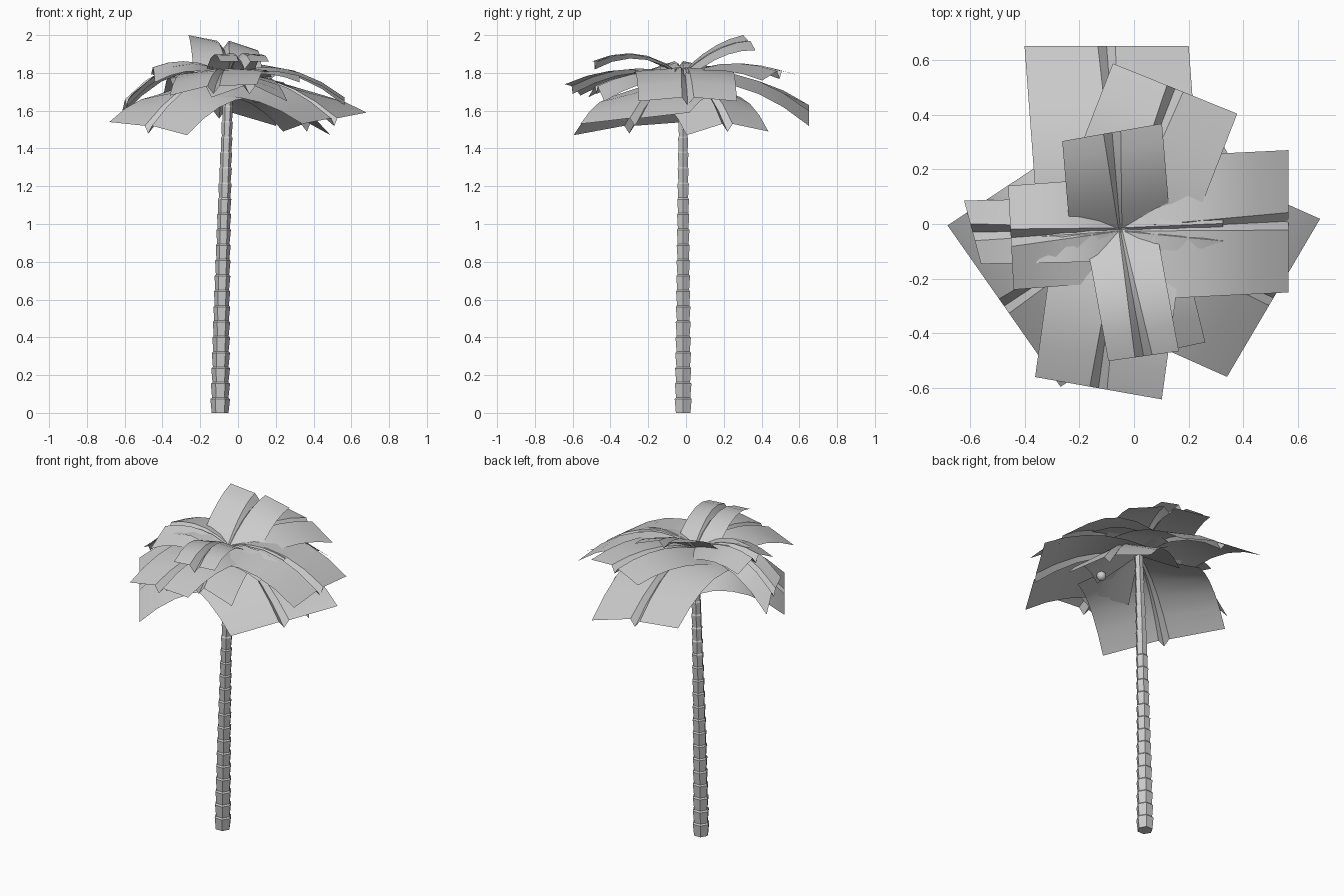
import bpy, bmesh, math
from mathutils import Vector

cube = bpy.data.objects.get("Cube")
if cube:
    bpy.data.objects.remove(cube)


def material(name, colour):
    m = bpy.data.materials.new(name)
    m.use_nodes = True
    m.diffuse_color = colour
    m.node_tree.nodes["Principled BSDF"].inputs["Base Color"].default_value = colour
    return m


GREY = material("pale grey", (0.6, 0.6, 0.6, 1))
CROWN = Vector((-0.05, -0.02, 1.79))


def finish(bm, name, smooth=False):
    mesh = bpy.data.meshes.new(name)
    bm.to_mesh(mesh)
    bm.free()
    mesh.materials.append(GREY)
    ob = bpy.data.objects.new(name, mesh)
    bpy.context.collection.objects.link(ob)
    if smooth:
        bpy.ops.object.select_all(action='DESELECT')
        ob.select_set(True)
        bpy.context.view_layer.objects.active = ob
        bpy.ops.object.shade_smooth_by_angle(angle=math.radians(30))
    return ob


def skin(bm, rows, closed=False):
    """Join neighbouring rows of vertices with quads."""
    for a, b in zip(rows, rows[1:]):
        n = len(a)
        for i in range(n if closed else n - 1):
            j = (i + 1) % n
            bm.faces.new((a[i], a[j], b[j], b[i]))


# Trunk: stacked flaring collars that lean and taper
def trunk(segments=22, sides=6):
    bm = bmesh.new()
    rings = []
    for s in range(segments):
        for k, flare in ((0, 0.84), (0.9, 1.0)):
            t = (s + k) / segments
            r = (0.053 - 0.027 * t) * flare
            x = -0.095 + 0.02 * t + 0.028 * t * t
            rings.append([bm.verts.new((x + r * math.cos(a), -0.015 + r * math.sin(a), CROWN.z * t))
                          for a in (math.tau * i / sides for i in range(sides))])
    skin(bm, rings, closed=True)
    bm.faces.new(rings[0][::-1])
    bm.faces.new(rings[-1])
    finish(bm, "trunk")


# Frond: a bent strip with a narrow folded gutter along its middle
def frond(name, end, heading, half, mid_z, end_z, left_drop, right_drop, base_drop=0.02, steps=5):
    bm = bmesh.new()
    tip = Vector((end[0], end[1], end_z))
    angle = math.radians(heading)
    side = Vector((-math.sin(angle), math.cos(angle), 0))
    bend = mid_z - (CROWN.z + end_z) / 2
    rows = []
    for s in range(steps + 1):
        t = s / steps
        p = CROWN.lerp(tip, t)
        p.z += 4 * t * (1 - t) * bend
        gut = 0.006 + 0.026 * t
        left = base_drop + (left_drop - base_drop) * t
        right = base_drop + (right_drop - base_drop) * t
        section = ((-half, -right), (-gut, 0), (0, -1.3 * gut), (gut, 0), (half, -left))
        rows.append([bm.verts.new(p + side * o + Vector((0, 0, h))) for o, h in section])
    skin(bm, rows)
    bmesh.ops.recalc_face_normals(bm, faces=bm.faces)
    if sum(f.normal.z for f in bm.faces) < 0:
        bmesh.ops.reverse_faces(bm, faces=bm.faces)
    finish(bm, name, smooth=True)


trunk()

# name, tip, heading, half width, middle height, tip height, drop of left and right edge
frond("top_frond", (-0.08, 0.335), 100, 0.185, 1.92, 1.97, -0.03, 0.05)
frond("front_upper_frond", (0.035, -0.483), -82, 0.13, 1.90, 1.86, 0.0, 0.0)
frond("front_middle_frond", (0.06, -0.475), -78, 0.205, 1.80, 1.73, 0.08, 0.06)
frond("front_long_frond", (-0.13, -0.60), -100, 0.235, 1.82, 1.73, -0.01, 0.05)
frond("right_upper_frond", (-0.45, -0.05), 183, 0.19, 1.86, 1.83, 0.08, 0.04)
frond("right_long_frond", (-0.59, -0.03), 195, 0.12, 1.84, 1.66, -0.03, 0.10)
frond("left_upper_frond", (0.325, -0.03), 0, 0.22, 1.83, 1.80, 0.05, 0.05)
frond("left_long_frond", (0.565, 0.01), 0, 0.26, 1.82, 1.67, 0.02, 0.02)
frond("back_left_upper_frond", (0.15, 0.495), 68, 0.245, 1.85, 1.81, 0.02, 0.05)
frond("back_long_frond", (-0.10, 0.65), 90, 0.30, 1.78, 1.60, -0.03, 0.08, 0.05)

# Lower fronds, whose edges hang around the head of the trunk
frond("front_left_low_frond", (0.51, -0.27), -30.5, 0.335, 1.74, 1.56, -0.03, 0.03, 0.13)
frond("front_right_low_frond", (-0.475, -0.30), 215, 0.36, 1.73, 1.52, 0.05, -0.02, 0.13)
frond("back_left_low_frond", (0.365, 0.22), 30, 0.25, 1.74, 1.53, 0.04, 0.06, 0.13)

# Fruit hanging under the crown
bm = bmesh.new()
bmesh.ops.create_uvsphere(bm, u_segments=12, v_segments=8, radius=0.028)
bmesh.ops.translate(bm, verts=bm.verts, vec=(0.10, -0.17, 1.67))
finish(bm, "fruit", smooth=True)
